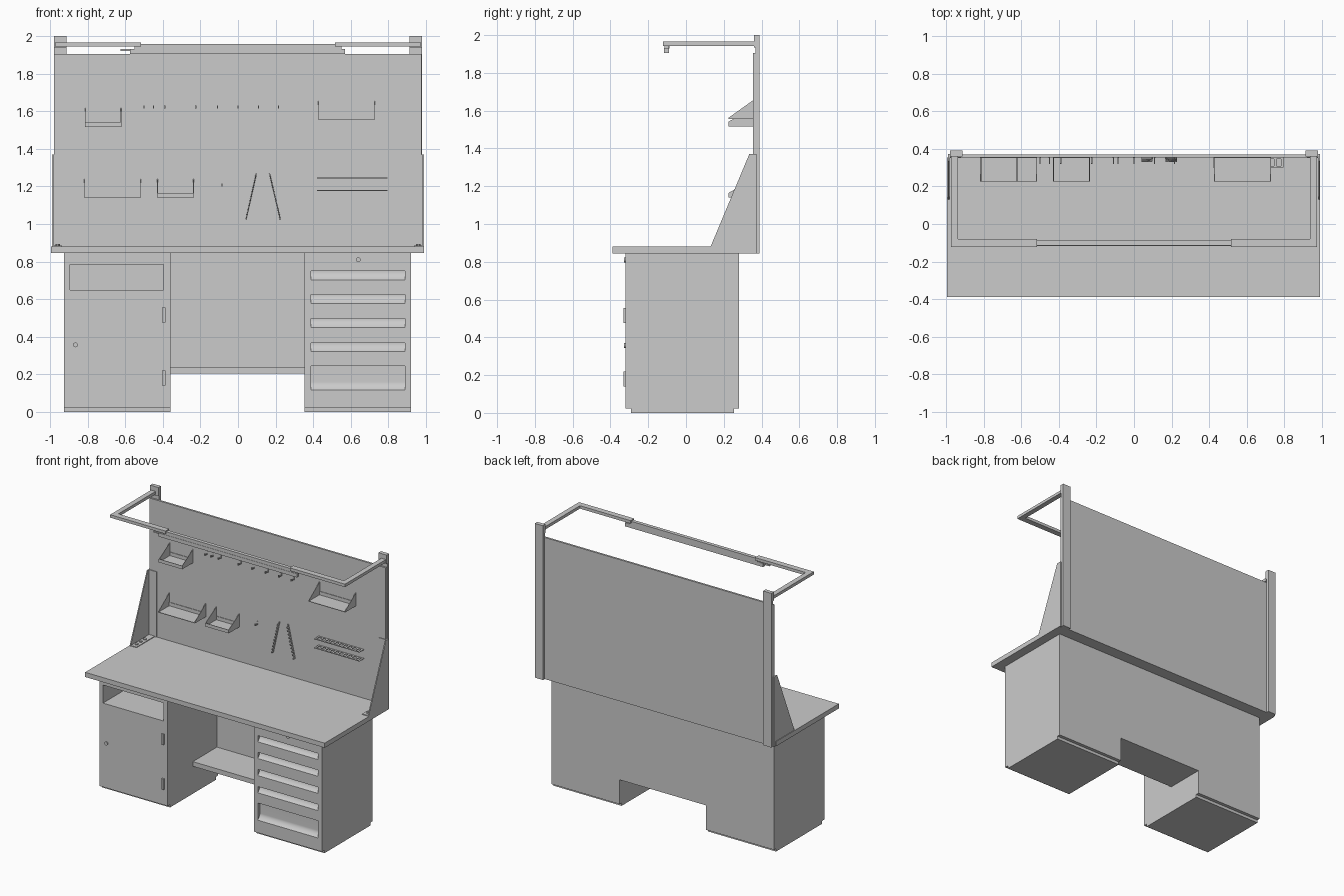
import bpy, bmesh, math
from mathutils import Vector, Matrix

if "Cube" in bpy.data.objects:
    bpy.data.objects.remove(bpy.data.objects["Cube"])


def finish(name, bm):
    bmesh.ops.recalc_face_normals(bm, faces=bm.faces)
    me = bpy.data.meshes.new(name)
    bm.to_mesh(me)
    bm.free()
    ob = bpy.data.objects.new(name, me)
    bpy.context.collection.objects.link(ob)
    return ob


def add_box(bm, x0, x1, y0, y1, z0, z1):
    m = Matrix.Translation(((x0 + x1) / 2, (y0 + y1) / 2, (z0 + z1) / 2)) @ Matrix.Diagonal(
        (abs(x1 - x0), abs(y1 - y0), abs(z1 - z0), 1))
    bmesh.ops.create_cube(bm, size=1, matrix=m)


def box(name, *lim):
    return boxes(name, [lim])


def boxes(name, lims):
    bm = bmesh.new()
    for lim in lims:
        add_box(bm, *lim)
    return finish(name, bm)


def add_prism(bm, pts, x0, x1):
    """Extrude a (y, z) outline along x."""
    f = bm.faces.new([bm.verts.new((x0, y, z)) for y, z in pts])
    r = bmesh.ops.extrude_face_region(bm, geom=[f])
    vs = [v for v in r['geom'] if isinstance(v, bmesh.types.BMVert)]
    bmesh.ops.translate(bm, verts=vs, vec=(x1 - x0, 0, 0))


def prism(name, pts, x0, x1):
    bm = bmesh.new()
    add_prism(bm, pts, x0, x1)
    return finish(name, bm)


def cylinder(name, centre, r, depth, axis, n=16):
    bm = bmesh.new()
    m = Matrix.Translation(centre) @ Vector(axis).to_track_quat('Z', 'Y').to_matrix().to_4x4()
    bmesh.ops.create_cone(bm, cap_ends=True, segments=n, radius1=r, radius2=r, depth=depth, matrix=m)
    ob = finish(name, bm)
    smooth(ob)
    return ob


def activate(ob):
    bpy.ops.object.select_all(action='DESELECT')
    ob.select_set(True)
    bpy.context.view_layer.objects.active = ob


def smooth(ob):
    activate(ob)
    bpy.ops.object.shade_smooth_by_angle(angle=math.radians(30))


def cut(ob, cutter):
    cutter.hide_render = True
    mod = ob.modifiers.new('cut', 'BOOLEAN')
    mod.operation, mod.solver, mod.object = 'DIFFERENCE', 'EXACT', cutter
    activate(ob)
    bpy.ops.object.modifier_apply(modifier=mod.name)
    bpy.data.objects.remove(cutter)


# Cabinets, plinths and the worktop
left = box('left_cabinet', -0.925, -0.36, -0.32, 0.28, 0.022, 0.845)
right = box('right_cabinet', 0.355, 0.92, -0.32, 0.28, 0.022, 0.845)
box('left_plinth', -0.925, -0.36, -0.29, 0.255, 0, 0.022)
box('right_plinth', 0.355, 0.92, -0.29, 0.255, 0, 0.022)
box('worktop', -0.995, 0.99, -0.388, 0.355, 0.845, 0.88)

# Open cubby in the left cabinet, door hinges and lock
cut(left, box('cubby_cutter', -0.895, -0.395, -0.4, 0.24, 0.65, 0.785))
for i, z in enumerate((0.14, 0.475)):
    box(f'door_hinge_{i + 1}', -0.403, -0.387, -0.332, -0.32, z, z + 0.08)
cylinder('door_lock', (-0.865, -0.322, 0.357), 0.013, 0.012, (0, 1, 0))
cylinder('drawer_lock', (0.64, -0.322, 0.81), 0.013, 0.012, (0, 1, 0))

# Scooped drawer grips: flat recess that curves out at the bottom
for z1, h in ((0.75, 0.048), (0.625, 0.048), (0.497, 0.048), (0.368, 0.048), (0.245, 0.13)):
    z0 = z1 - h
    curve = [(-0.295 - 0.0265 * (k / 8) ** 2, z0 + 0.045 * (1 - k / 8)) for k in range(9)]
    pts = [(-0.35, z1), (-0.295, z1)] + curve + [(-0.35, z0)]
    cut(right, prism('grip_cutter', pts, 0.388, 0.888))
smooth(right)

# Knee space: back panel and low shelf
box('knee_back_panel', -0.36, 0.355, 0.265, 0.28, 0.24, 0.845)
box('knee_shelf', -0.36, 0.355, -0.02, 0.28, 0.205, 0.24)

# Tool panel with its two rear posts
box('tool_panel', -0.98, 0.975, 0.355, 0.37, 0.845, 1.905)
for side, s in (('left', -1), ('right', 1)):
    box(f'{side}_post', s * 0.912, s * 0.98, 0.368, 0.39, 0.845, 2.0)
    box(f'{side}_post_cap', s * 0.912, s * 0.98, 0.36, 0.372, 1.935, 2.0)
    # Triangular side bracket with flanges and bolts
    prism(f'{side}_bracket', [(0.13, 0.88), (0.355, 0.88), (0.355, 1.37), (0.335, 1.37)],
          s * 0.982, s * 0.99)
    boxes(f'{side}_bracket_flanges', [
        (s * 0.92, s * 0.988, 0.35, 0.356, 0.88, 1.37),
        (s * 0.935, s * 0.988, 0.135, 0.35, 0.88, 0.885)])
    box(f'{side}_bracket_side', s * 0.978, s * 0.99, 0.355, 0.372, 0.845, 1.37)
    for i, y in enumerate((0.17, 0.22, 0.27)):
        cylinder(f'{side}_bracket_bolt_{i + 1}', (s * 0.96, y, 0.888), 0.012, 0.01, (0, 0, 1), 12)
    # Overhead frame: arm and front return
    boxes(f'{side}_lamp_frame', [
        (s * 0.935, s * 0.973, -0.123, 0.368, 1.943, 1.965),
        (s * 0.515, s * 0.935, -0.123, -0.08, 1.943, 1.965)])
    box(f'{side}_lamp_clip', s * 0.525, s * 0.55, -0.113, -0.093, 1.92, 1.945)

# Lamp: channel, tube housing and cable stub
box('lamp_channel', -0.53, 0.525, -0.115, -0.088, 1.93, 1.957)
box('lamp_housing', -0.575, 0.57, -0.117, -0.09, 1.905, 1.932)
prism('lamp_cable', [(-0.108, 1.92), (-0.1, 1.92), (-0.1, 1.93), (-0.108, 1.93)], -0.625, -0.575)


# Panel trays: floor, two sloped cheeks, optional front lip
def tray(name, x0, x1, z, lip):
    t, yf, yb = 0.004, 0.226, 0.355
    bm = bmesh.new()
    add_box(bm, x0, x1, yf, yb, z, z + t)
    add_box(bm, x0, x1, yb - t, yb, z, z + 0.03)
    if lip:
        add_box(bm, x0, x1, yf, yf + t, z, z + 0.025)
    cheek = [(yf, z), (yb, z), (yb, z + 0.1), (yf, z + (0.025 if lip else 0.008))]
    add_prism(bm, cheek, x0, x0 + t)
    add_prism(bm, cheek, x1 - t, x1)
    finish(name, bm)


tray('upper_left_bin', -0.815, -0.62, 1.517, True)
tray('lower_left_shelf', -0.82, -0.515, 1.14, False)
tray('lower_middle_bin', -0.43, -0.235, 1.14, True)
tray('upper_right_shelf', 0.425, 0.73, 1.555, False)

# Small hooks
hooks = [(x, 1.625) for x in (-0.5, -0.45, -0.39, -0.225, -0.11, 0, 0.11, 0.215)] + [(-0.085, 1.21)]
for i, (x, z) in enumerate(hooks):
    boxes(f'hook_{i + 1}', [
        (x - 0.004, x + 0.004, 0.351, 0.355, z - 0.012, z + 0.012),
        (x - 0.003, x + 0.003, 0.32, 0.352, z - 0.01, z - 0.004),
        (x - 0.003, x + 0.003, 0.318, 0.324, z - 0.01, z + 0.006)])

# Two leaning saw-toothed spanner holders
teeth, length = 10, 0.25
step = length / teeth
saw = [(0.355, 0)]
for k in range(teeth):
    saw += [(0.33, k * step + 0.002), (0.33, k * step + 0.009), (0.346, k * step + 0.012),
            (0.346, (k + 1) * step - 0.001)]
saw.append((0.355, length))
for name, x, lean in (('left_spanner_holder', 0.043, 0.22), ('right_spanner_holder', 0.225, -0.23)):
    ob = prism(name, saw, -0.003, 0.003)
    ob.location = (x, 0, 1.025)
    ob.rotation_euler = (0, lean, 0)

# Slotted screwdriver racks
for name, z in (('upper_tool_rack', 1.245), ('lower_tool_rack', 1.178)):
    x0, x1, n = 0.42, 0.795, 10
    pitch = (x1 - x0 - 0.014) / n
    z0, z1 = z - 0.002, z + 0.002
    parts = [(x0, x1, 0.345, 0.355, z0, z1), (x0, x1, 0.3, 0.309, z0, z1)]
    parts += [(x0 + k * pitch, x0 + k * pitch + 0.014, 0.309, 0.345, z0, z1) for k in range(n + 1)]
    boxes(name, parts)
